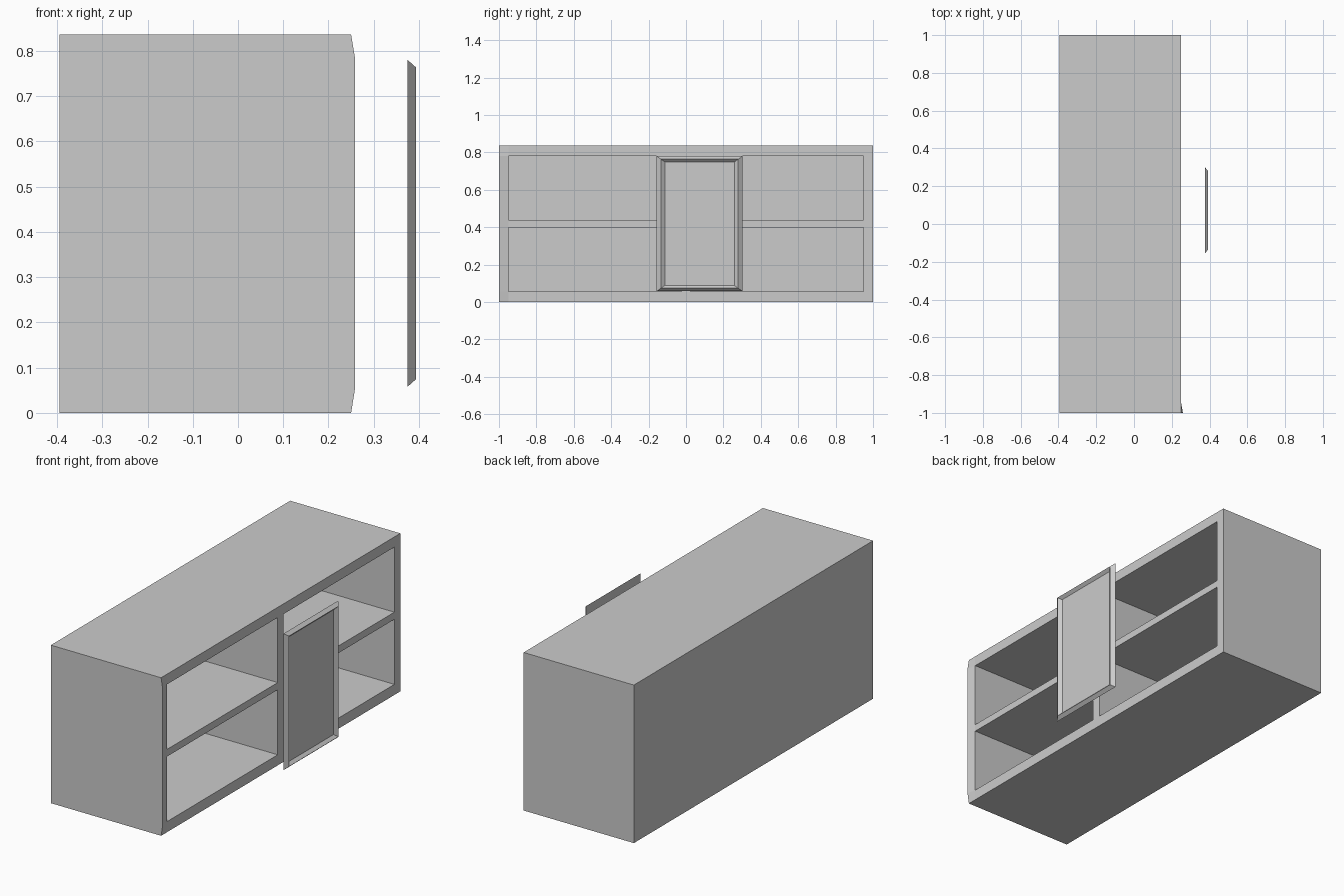
import bpy, bmesh

if "Cube" in bpy.data.objects:
    bpy.data.objects.remove(bpy.data.objects["Cube"])

BACK, FRONT = -0.395, 0.25
YS = [-1, -0.95, -0.025, 0.025, 0.95, 1]
ZS = [0, 0.056, 0.4, 0.438, 0.782, 0.836]


def finish(bm, name):
    bmesh.ops.recalc_face_normals(bm, faces=bm.faces)
    mesh = bpy.data.meshes.new(name)
    bm.to_mesh(mesh)
    bm.free()
    obj = bpy.data.objects.new(name, mesh)
    bpy.context.collection.objects.link(obj)
    return obj


# Cabinet body: gridded front face, with the near edge bowed slightly forward
bm = bmesh.new()
grid = [[bm.verts.new((FRONT + (0.009 if i == 0 and 0 < j < 5 else 0), y, z))
         for j, z in enumerate(ZS)] for i, y in enumerate(YS)]
cells = {}
for i in range(5):
    for j in range(5):
        cells[i, j] = bm.faces.new((grid[i][j], grid[i + 1][j],
                                    grid[i + 1][j + 1], grid[i][j + 1]))

# Outer sides, top, bottom and back
rim = [e for e in bm.edges if e.is_boundary]
geom = bmesh.ops.extrude_edge_only(bm, edges=rim)["geom"]
for v in geom:
    if isinstance(v, bmesh.types.BMVert):
        v.co.x = BACK
bmesh.ops.contextual_create(
    bm, geom=[e for e in geom if isinstance(e, bmesh.types.BMEdge)])

# Four open compartments pushed in from the front
for key in ((1, 1), (1, 3), (3, 1), (3, 3)):
    new = bmesh.ops.extrude_discrete_faces(bm, faces=[cells[key]])["faces"]
    for f in new:
        for v in f.verts:
            v.co.x = BACK + 0.05
finish(bm, "cabinet_body")

# Door: nested rectangles make a flat back, raised frame ridge and sunken panel
bm = bmesh.new()
rings = []
for x, inset_y, inset_z in ((0.375, 0, 0), (0.393, 0.023, 0.016), (0.378, 0.044, 0.031)):
    y0, y1 = -0.157 + inset_y, 0.302 - inset_y
    z0, z1 = 0.058 + inset_z, 0.78 - inset_z
    rings.append([bm.verts.new((x, y, z))
                  for y, z in ((y0, z0), (y1, z0), (y1, z1), (y0, z1))])
for a, b in zip(rings, rings[1:]):
    for k in range(4):
        n = (k + 1) % 4
        bm.faces.new((a[k], a[n], b[n], b[k]))
bm.faces.new(rings[0][::-1])
bm.faces.new(rings[-1])
finish(bm, "sliding_door")
